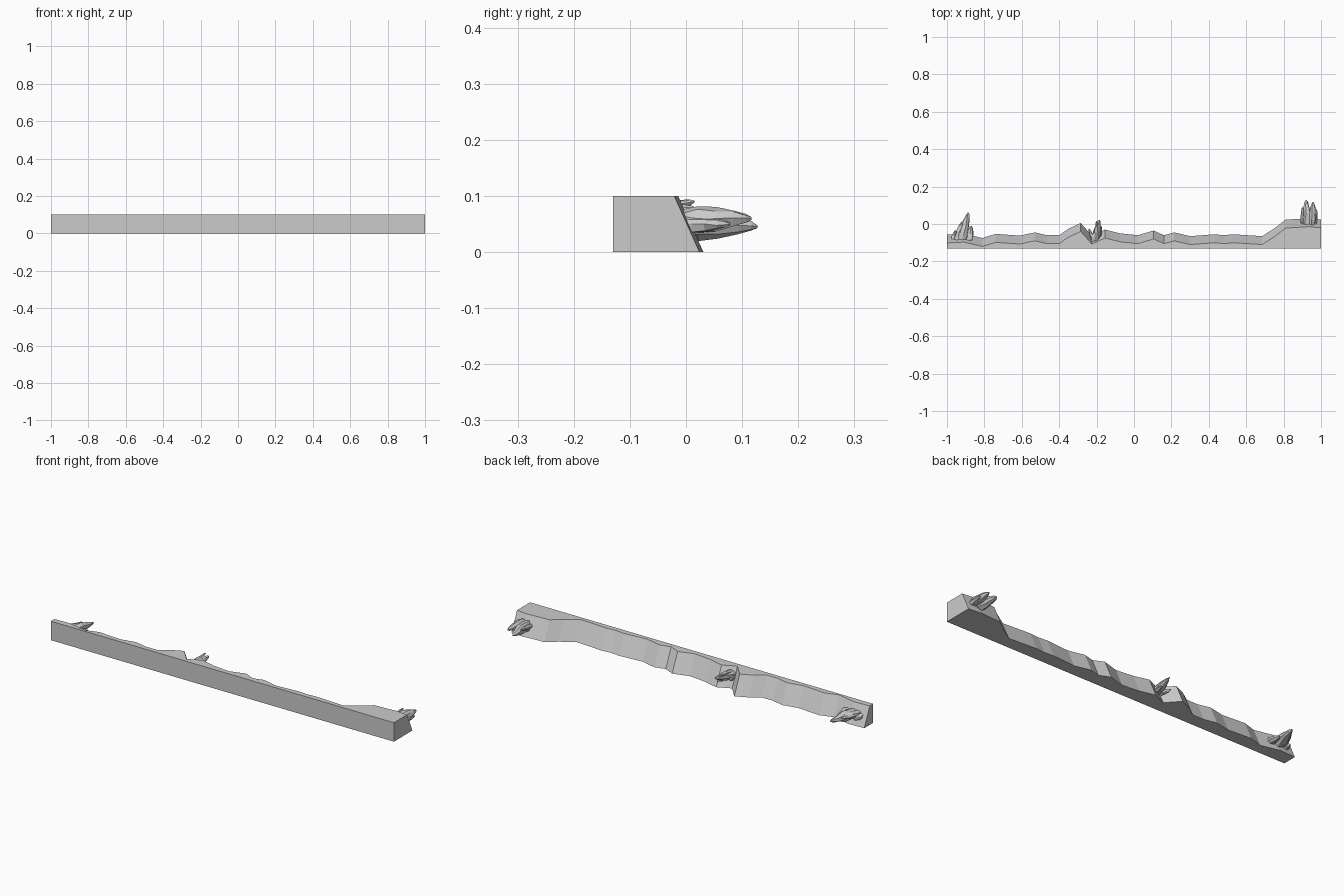
import bpy, bmesh, math, random
from mathutils import Vector

cube = bpy.data.objects.get("Cube")
if cube:
    bpy.data.objects.remove(cube, do_unlink=True)

rng = random.Random(4)
HEIGHT, FRONT, SLOPE = 0.1, -0.13, 0.045

stone = bpy.data.materials.new("grey_stone")
stone.use_nodes = True
stone.diffuse_color = (0.6, 0.6, 0.6, 1)
stone.node_tree.nodes["Principled BSDF"].inputs["Base Color"].default_value = (0.6, 0.6, 0.6, 1)


def finish(bm, name):
    bmesh.ops.recalc_face_normals(bm, faces=bm.faces[:])
    mesh = bpy.data.meshes.new(name)
    bm.to_mesh(mesh)
    bm.free()
    mesh.materials.append(stone)
    obj = bpy.data.objects.new(name, mesh)
    bpy.context.collection.objects.link(obj)
    return obj


def skin(bm, rings):
    """Join equal rings of points into a closed, capped tube."""
    rings = [[bm.verts.new(p) for p in ring] for ring in rings]
    n = len(rings[0])
    for a, b in zip(rings, rings[1:]):
        for i in range(n):
            j = (i + 1) % n
            bm.faces.new((a[i], a[j], b[j], b[i]))
    bm.faces.new(rings[0])
    bm.faces.new(rings[-1])


# Long ledge: flat front, uneven back that slopes outward towards the ground
outline = [(-1, -.056), (-.91, -.052), (-.81, -.075), (-.74, -.053), (-.61, -.062),
           (-.53, -.045), (-.465, -.06), (-.4, -.06), (-.35, -.025), (-.285, .005),
           (-.225, -.062), (-.155, -.03), (-.075, -.05), (.02, -.06), (.105, -.035),
           (.16, -.06), (.215, -.045), (.3, -.065), (.43, -.055), (.48, -.06),
           (.53, -.055), (.685, -.065), (.755, -.02), (.81, .023), (.935, .031), (1, .024)]
bm = bmesh.new()
skin(bm, [[(x, FRONT, 0), (x, y, 0), (x, y - SLOPE, HEIGHT), (x, FRONT, HEIGHT)]
          for x, y in outline])
finish(bm, "rock_ledge")


def add_spike(bm, base, tip, radius, sides=7):
    """Rough, tapering rock shard from base to tip."""
    base, tip = Vector(base), Vector(tip)
    axis = tip - base
    turn = Vector((0, 0, 1)).rotation_difference(axis)
    rings = []
    for t, width in ((0, .85), (.25, 1), (.5, .9), (.75, .62), (.92, .36), (1, .12)):
        ring = []
        for i in range(sides):
            a = math.tau * (i + rng.uniform(-.2, .2)) / sides
            r = radius * width * rng.uniform(.8, 1.15)
            ring.append(base + axis * t + turn @ Vector((r * math.cos(a), r * math.sin(a), 0)))
        rings.append(ring)
    skin(bm, rings)


# Shard clusters growing out of the sloping back
clusters = {
    "right_shards": [((-.925, -.1, .05), (-.885, .06, .05), .028),
                     ((-.95, -.1, .05), (-.915, .015, .06), .022),
                     ((-.965, -.1, .045), (-.955, -.035, .04), .017),
                     ((-.885, -.1, .05), (-.87, -.01, .04), .021)],
    "middle_shards": [((-.21, -.1, .055), (-.185, .022, .075), .023),
                      ((-.215, -.09, .05), (-.24, -.025, .06), .013),
                      ((-.2, -.1, .07), (-.2, .015, .09), .014),
                      ((-.195, -.1, .05), (-.175, -.01, .045), .014)],
    "left_shards": [((.925, -.01, .052), (.92, .127, .045), .027),
                    ((.952, -.01, .055), (.957, .117, .06), .023),
                    ((.962, -.01, .05), (.975, .078, .05), .016),
                    ((.905, -.01, .05), (.9, .09, .065), .014)],
}
for name, spikes in clusters.items():
    bm = bmesh.new()
    for base, tip, radius in spikes:
        add_spike(bm, base, tip, radius)
    finish(bm, name)
